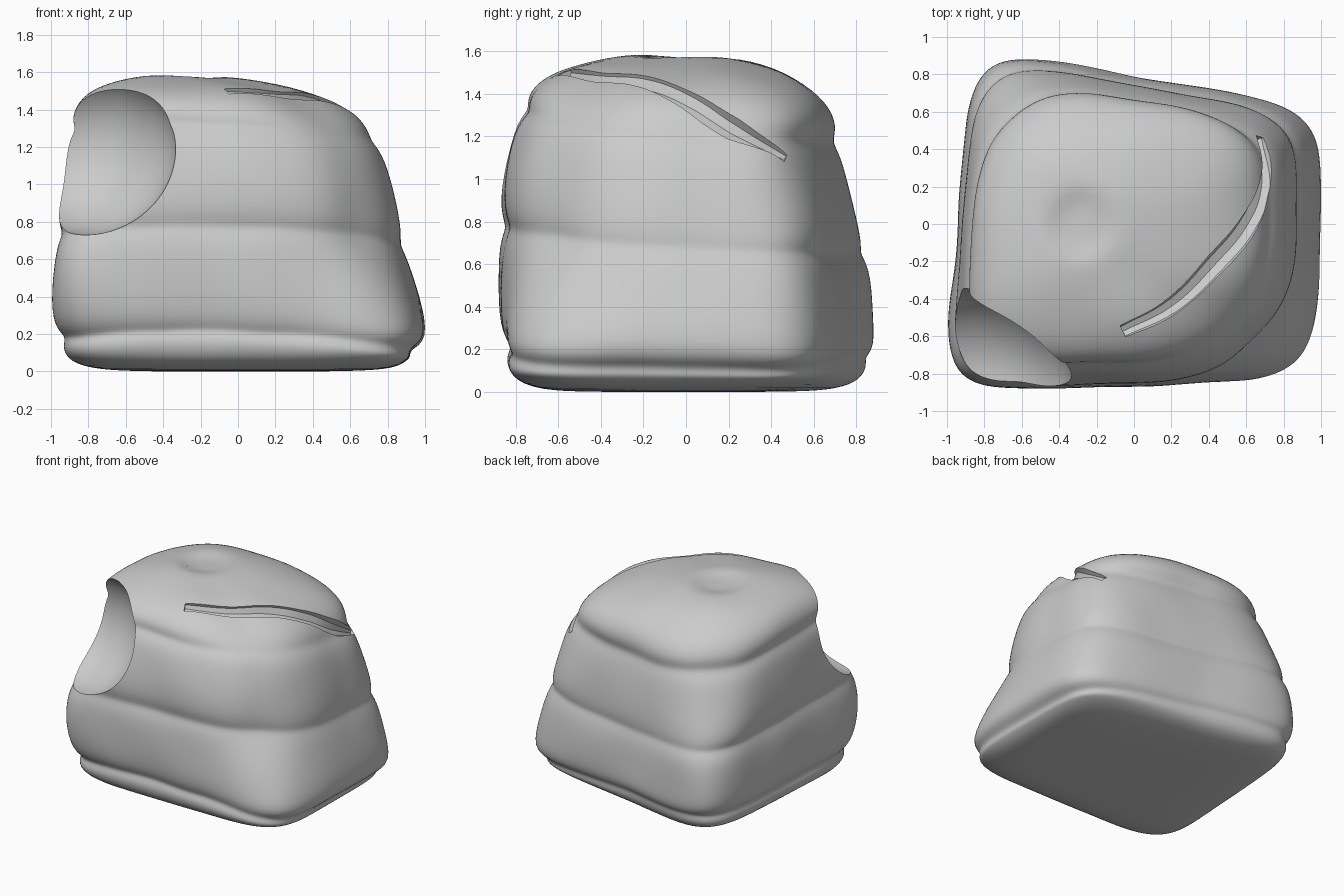
import bpy, bmesh, math
from mathutils import Vector, Matrix, noise
from mathutils.bvhtree import BVHTree

cube = bpy.data.objects.get("Cube")
if cube:
    bpy.data.objects.remove(cube)

stone = bpy.data.materials.new("grey stone")
stone.use_nodes = True
GREY = (0.6, 0.6, 0.6, 1)
stone.diffuse_color = GREY
stone.node_tree.nodes["Principled BSDF"].inputs["Base Color"].default_value = GREY

# Height, left edge, right edge, front edge, back edge, squareness
LAYERS = [
    (0, -.6, .6, -.55, .55, 4), (.015, -.83, .84, -.71, .71, 5),
    (.06, -.94, .9, -.82, .81, 6), (.13, -.96, .92, -.85, .84, 6),
    (.175, -.93, .915, -.81, .83, 6), (.22, -.99, 1.015, -.86, .88, 6),
    (.4, -1, .975, -.87, .87, 6), (.63, -.975, .905, -.865, .85, 6),
    (.69, -.93, .865, -.82, .81, 6), (.75, -.97, .88, -.86, .84, 6),
    (1, -.94, .83, -.84, .81, 5), (1.18, -.915, .77, -.79, .775, 5),
    (1.235, -.87, .715, -.735, .73, 4.5), (1.3, -.9, .7, -.745, .755, 4),
    (1.4, -.88, .63, -.7, .7, 3.5), (1.49, -.81, .43, -.59, .54, 3),
    (1.55, -.68, .14, -.43, .38, 2.5), (1.58, -.5, -.12, -.24, .16, 2),
]
SEGMENTS = 64


def ramp(z, start, end):
    return min(1, max(0, (z - start) / (end - start)))


def ring_point(layer, angle):
    """A point on a rounded, skewed square, with tilted strata."""
    z, x0, x1, y0, y1, power = layer
    c, s = math.cos(angle), math.sin(angle)
    r = (abs(c) ** power + abs(s) ** power) ** (-1 / power)
    u, v = c * r, s * r
    # Worn corners: front right and back left recede upwards, front left bulges
    if u > 0 > v:
        wear = .28 * ramp(z, .2, .6) + .25 * ramp(z, 1.25, 1.45)
    elif v > 0 > u:
        wear = .24 * ramp(z, .6, 1.25)
    else:
        wear = -.07 * ramp(z, .15, .3) if u < 0 and v < 0 else 0
    shrink = 1 - wear * (u * v) ** 2
    u, v = u * shrink, v * shrink
    fade = 1 - ramp(z, 1.2, 1.6)
    lean = .06 - .03 * ramp(z, .6, 1.1)
    x = (x0 + x1) / 2 + (x1 - x0) / 2 * u + lean * max(-u, 0) * (v + .9)
    y = (y0 + y1) / 2 + (y1 - y0) / 2 * v - .16 * (u + .5) * max(v, 0) * fade
    tilt = (.085 * y + .02 * x) * z * fade
    if .1 < z < .8:                       # arched seams on the front
        tilt -= .035 * max(-v, 0) * (1 - min(1, u * u))
    if .1 < z < .3:                       # foot seam drops on the right
        tilt += .05 * max(u, 0)
    return x, y, z - tilt


def link(name, mesh):
    obj = bpy.data.objects.new(name, mesh)
    bpy.context.collection.objects.link(obj)
    return obj


def bake(obj):
    """Replace the mesh by its evaluated result."""
    graph = bpy.context.evaluated_depsgraph_get()
    mesh = bpy.data.meshes.new_from_object(obj.evaluated_get(graph))
    obj.modifiers.clear()
    obj.data = mesh


def carve(obj, cutter):
    cutter.hide_render = True
    mod = obj.modifiers.new("carve", 'BOOLEAN')
    mod.operation, mod.solver, mod.object = 'DIFFERENCE', 'EXACT', cutter
    bake(obj)
    bpy.data.objects.remove(cutter)


# Layered boulder
bm = bmesh.new()
rings = [[bm.verts.new(ring_point(l, math.tau * i / SEGMENTS)) for i in range(SEGMENTS)]
         for l in LAYERS]
for low, high in zip(rings, rings[1:]):
    for i in range(SEGMENTS):
        j = (i + 1) % SEGMENTS
        bm.faces.new((low[i], low[j], high[j], high[i]))
for ring, flip in ((rings[0], True), (rings[-1], False)):
    bmesh.ops.poke(bm, faces=[bm.faces.new(ring[::-1] if flip else ring)])
mesh = bpy.data.meshes.new("boulder")
bm.to_mesh(mesh)
bm.free()
boulder = link("boulder", mesh)
boulder.modifiers.new("smooth", 'SUBSURF').levels = 2
bake(boulder)

# Gentle unevenness and the hollow in the top
for v in boulder.data.vertices:
    v.co += .012 * ramp(v.co.z, .03, .2) * noise.noise_vector(v.co * 2.5)
    if v.co.z > 1.3:
        distance = (v.co.xy - Vector((-.28, 0))).length
        v.co.z -= .035 * math.exp(-(distance / .17) ** 4)

# Long crack under the top slab
bm = bmesh.new()
bm.from_mesh(boulder.data)
tree = BVHTree.FromBMesh(bm)
bm.free()
path = [(-.06, -.57, 1.49), (.2, -.43, 1.46), (.42, -.2, 1.4), (.58, 0, 1.33),
        (.69, .22, 1.23), (.69, .49, 1.11)]
curve = bpy.data.curves.new("crack_cutter", 'CURVE')
curve.dimensions = '3D'
curve.bevel_depth, curve.bevel_resolution, curve.use_fill_caps = .065, 2, True
spline = curve.splines.new('BEZIER')
spline.bezier_points.add(len(path) - 1)
spline.resolution_u = 6
for point, co, radius in zip(spline.bezier_points, path, (.6, .8, 1, 1, .9, .4)):
    point.co = tree.find_nearest(Vector(co))[0]
    point.radius = radius
    point.handle_left_type = point.handle_right_type = 'AUTO'
tube = link("crack_tube", curve)
graph = bpy.context.evaluated_depsgraph_get()
crack = link("crack_cutter", bpy.data.meshes.new_from_object(tube.evaluated_get(graph)))
bpy.data.objects.remove(tube)
bm = bmesh.new()
bm.from_mesh(crack.data)
bmesh.ops.remove_doubles(bm, verts=bm.verts, dist=.0005)
bmesh.ops.recalc_face_normals(bm, faces=bm.faces)
bm.to_mesh(crack.data)
bm.free()
carve(boulder, crack)

# Scooped hollow in the front corner
across = Vector((.79, -.62, 0)).normalized()
out = Vector((-.56, -.71, .43)).normalized()
up = out.cross(across)
frame = Matrix((across, up, out)).transposed().to_4x4()
place = Matrix.Translation(Vector((-.67, -.63, 1.08)) + out * .2)
bm = bmesh.new()
bmesh.ops.create_uvsphere(bm, u_segments=64, v_segments=40, radius=1,
                          matrix=place @ frame @ Matrix.Diagonal((.49, .45, .37, 1)))
bmesh.ops.recalc_face_normals(bm, faces=bm.faces)
mesh = bpy.data.meshes.new("scoop_cutter")
bm.to_mesh(mesh)
bm.free()
carve(boulder, link("scoop_cutter", mesh))

# Finish
boulder.data.materials.clear()
boulder.data.materials.append(stone)
bpy.ops.object.select_all(action='DESELECT')
boulder.select_set(True)
bpy.context.view_layer.objects.active = boulder
bpy.ops.object.shade_smooth_by_angle(angle=math.radians(40))
